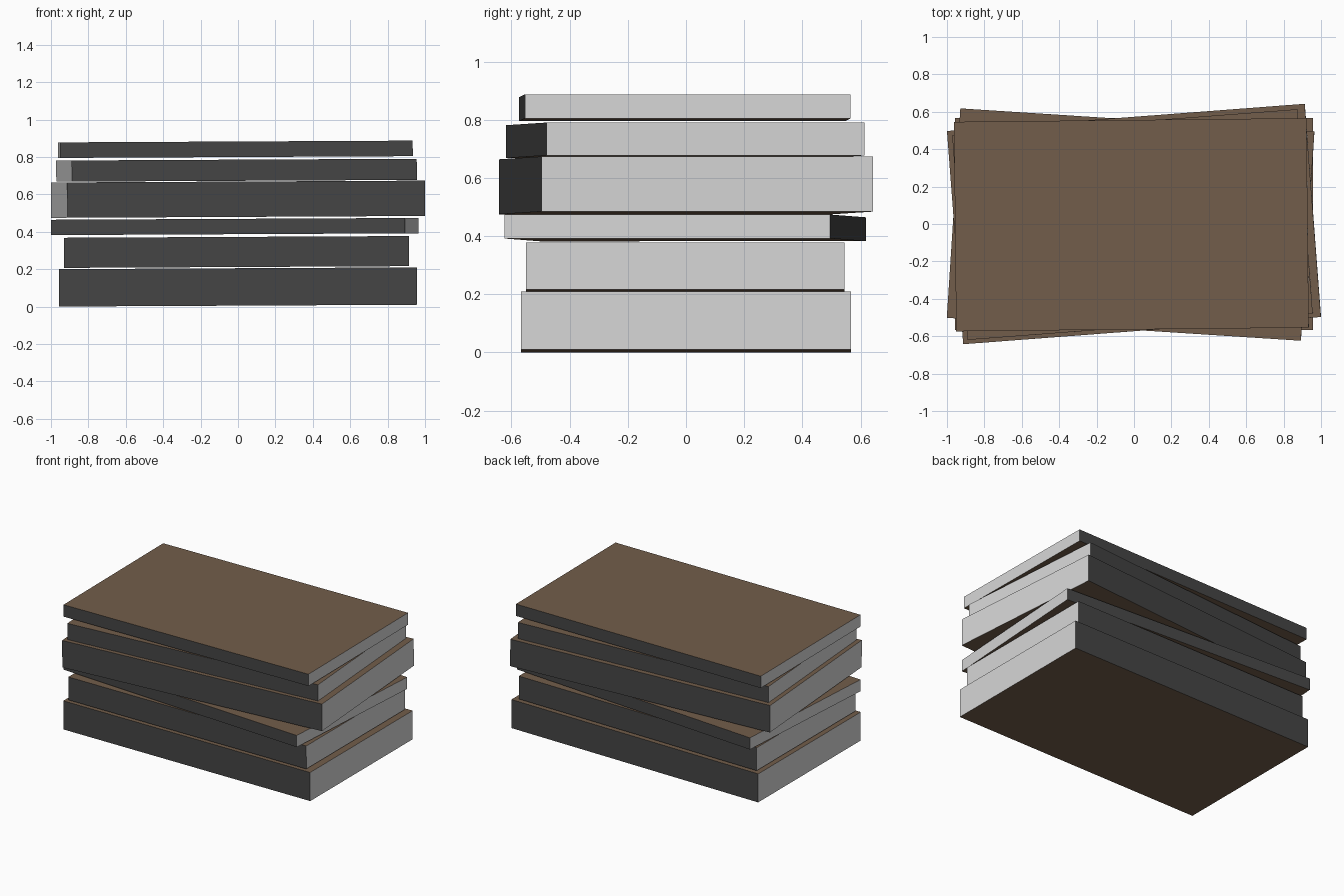
import bpy
import bmesh
from math import radians

if "Cube" in bpy.data.objects:
    bpy.data.objects.remove(bpy.data.objects["Cube"], do_unlink=True)


def make_material(name, rgb):
    mat = bpy.data.materials.new(name)
    mat.use_nodes = True
    mat.diffuse_color = (*rgb, 1)
    mat.node_tree.nodes["Principled BSDF"].inputs["Base Color"].default_value = (*rgb, 1)
    return mat


# Cover, long sides and page ends, in material slot order
MATERIALS = [
    make_material("brown_cover", (0.17, 0.11, 0.07)),
    make_material("charcoal_side", (0.06, 0.06, 0.06)),
    make_material("pale_grey_pages", (0.68, 0.68, 0.68)),
]
TILT = -0.005  # the whole stack leans up very slightly towards +x


def make_book(name, size, centre, turn):
    """Flat-faced block coloured by the direction of each face."""
    bm = bmesh.new()
    bmesh.ops.create_cube(bm, size=1)
    bmesh.ops.scale(bm, vec=size, verts=bm.verts)
    bm.normal_update()
    for face in bm.faces:
        n = face.normal
        face.material_index = 0 if abs(n.z) > 0.5 else 1 if abs(n.y) > 0.5 else 2
    mesh = bpy.data.meshes.new(name)
    bm.to_mesh(mesh)
    bm.free()
    for mat in MATERIALS:
        mesh.materials.append(mat)
    book = bpy.data.objects.new(name, mesh)
    book.location = centre
    book.rotation_mode = 'ZYX'  # turn about the upright axis, then lean
    book.rotation_euler = (0, TILT, radians(turn))
    bpy.context.collection.objects.link(book)


# Stack from the ground up: name, size, centre, turn in degrees
make_book("bottom_book", (1.914, 1.135, 0.2), (0, 0, 0.105), 0)
make_book("second_book", (1.844, 1.095, 0.161), (-0.008, -0.002, 0.292), 0)
make_book("third_book", (1.897, 1.122, 0.082), (-0.018, -0.003, 0.428), -3.7)
make_book("fourth_book", (1.918, 1.143, 0.189), (0, 0, 0.574), 4.35)
make_book("fifth_book", (1.85, 1.096, 0.113), (-0.008, -0.003, 0.729), 4.35)
make_book("top_book", (1.885, 1.12, 0.083), (-0.014, -0.004, 0.841), 0.6)
